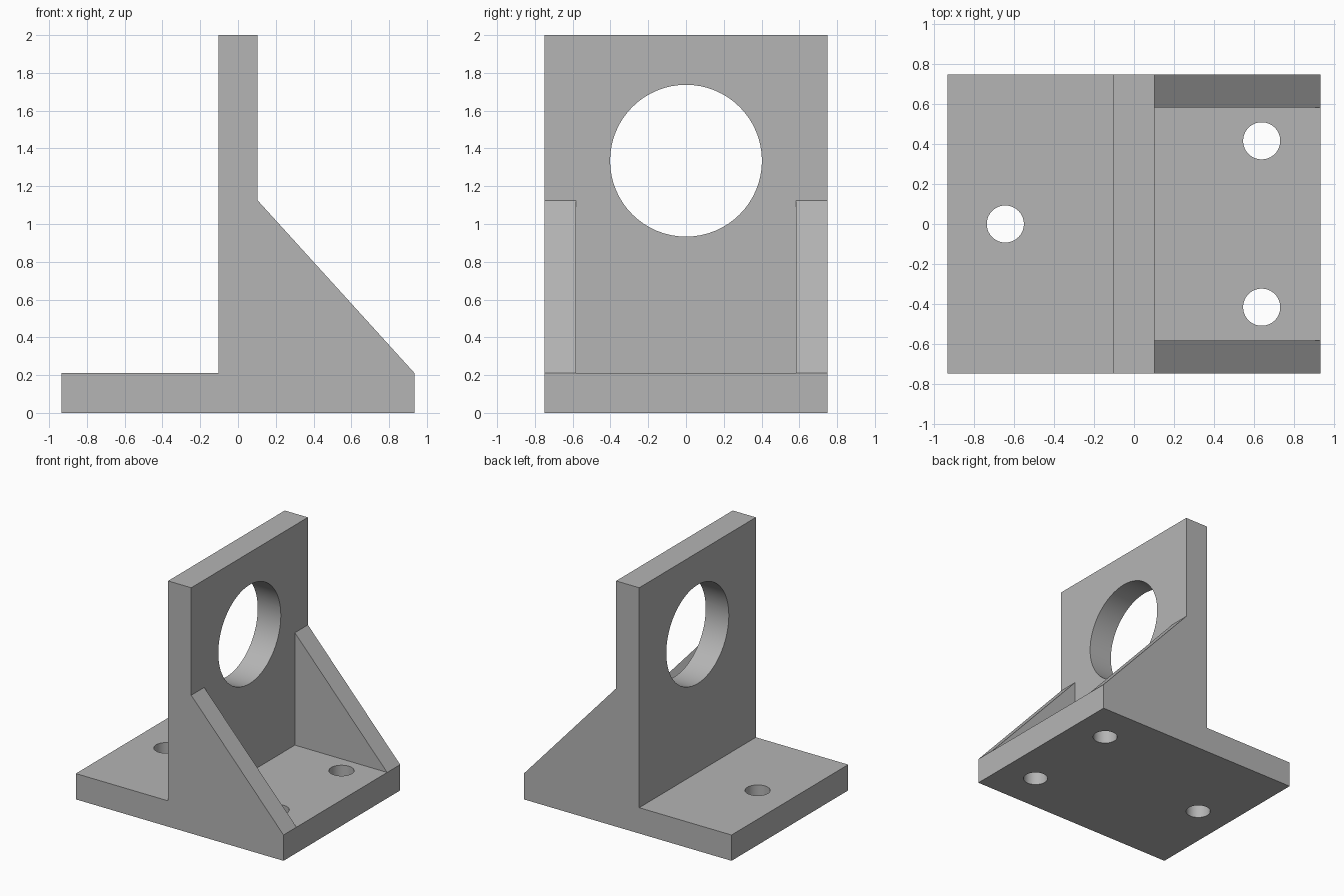
import bpy
import bmesh
from math import radians
from mathutils import Matrix, Vector

if "Cube" in bpy.data.objects:
    bpy.data.objects.remove(bpy.data.objects["Cube"], do_unlink=True)

HALF_X, HALF_Y, HEIGHT = 0.935, 0.75, 2.0
BASE_TOP = 0.21          # base plate thickness
WALL = 0.104             # half thickness of the upright
GUSSET_TOP = 1.125
POCKET_Y = 0.583         # inner faces of the gussets

grey = bpy.data.materials.new("Plain grey")
grey.use_nodes = True
colour = (0.46, 0.46, 0.46, 1)
grey.diffuse_color = colour
grey.node_tree.nodes["Principled BSDF"].inputs["Base Color"].default_value = colour


def add_object(name, bm):
    bmesh.ops.recalc_face_normals(bm, faces=bm.faces)
    mesh = bpy.data.meshes.new(name)
    bm.to_mesh(mesh)
    bm.free()
    mesh.materials.append(grey)
    obj = bpy.data.objects.new(name, mesh)
    bpy.context.collection.objects.link(obj)
    return obj


def prism(name, profile, half_width):
    """Extrude an x-z profile along y."""
    bm = bmesh.new()
    face = bm.faces.new([bm.verts.new((x, -half_width, z)) for x, z in profile])
    result = bmesh.ops.extrude_face_region(bm, geom=[face])
    verts = [v for v in result["geom"] if isinstance(v, bmesh.types.BMVert)]
    bmesh.ops.translate(bm, verts=verts, vec=(0, 2 * half_width, 0))
    return add_object(name, bm)


def cylinder(name, centre, radius, depth, axis="Z"):
    bm = bmesh.new()
    turn = Matrix.Rotation(radians(90), 4, "Y") if axis == "X" else Matrix()
    bmesh.ops.create_cone(bm, cap_ends=True, segments=64, radius1=radius,
                          radius2=radius, depth=depth,
                          matrix=Matrix.Translation(Vector(centre)) @ turn)
    return add_object(name, bm)


def cut(target, cutter):
    cutter.hide_render = True
    bpy.context.view_layer.objects.active = target
    mod = target.modifiers.new("Cut", "BOOLEAN")
    mod.operation = "DIFFERENCE"
    mod.solver = "EXACT"
    mod.object = cutter
    bpy.ops.object.modifier_apply(modifier=mod.name)
    bpy.data.objects.remove(cutter, do_unlink=True)


# Base plate, upright and sloping side as one solid
bracket = prism("mounting_bracket", [
    (-HALF_X, 0), (HALF_X, 0), (HALF_X, BASE_TOP), (WALL, GUSSET_TOP),
    (WALL, HEIGHT), (-WALL, HEIGHT), (-WALL, BASE_TOP), (-HALF_X, BASE_TOP),
], HALF_Y)

# Pocket that leaves the two side gussets
cut(bracket, prism("pocket_cutter", [
    (WALL, BASE_TOP), (1.2, BASE_TOP), (1.2, 1.4), (WALL, 1.4)], POCKET_Y))

# Large bore through the upright
cut(bracket, cylinder("bore_cutter", (0, 0, 1.335), 0.402, 0.6, "X"))

# Three bolt holes through the base
for x, y in ((-0.645, 0), (0.64, 0.417), (0.64, -0.417)):
    cut(bracket, cylinder("bolt_hole_cutter", (x, y, 0.1), 0.093, 0.6))

# Smooth bores with sharp edges
bracket.data.shade_smooth()
bracket.data.set_sharp_from_angle(angle=radians(30))
